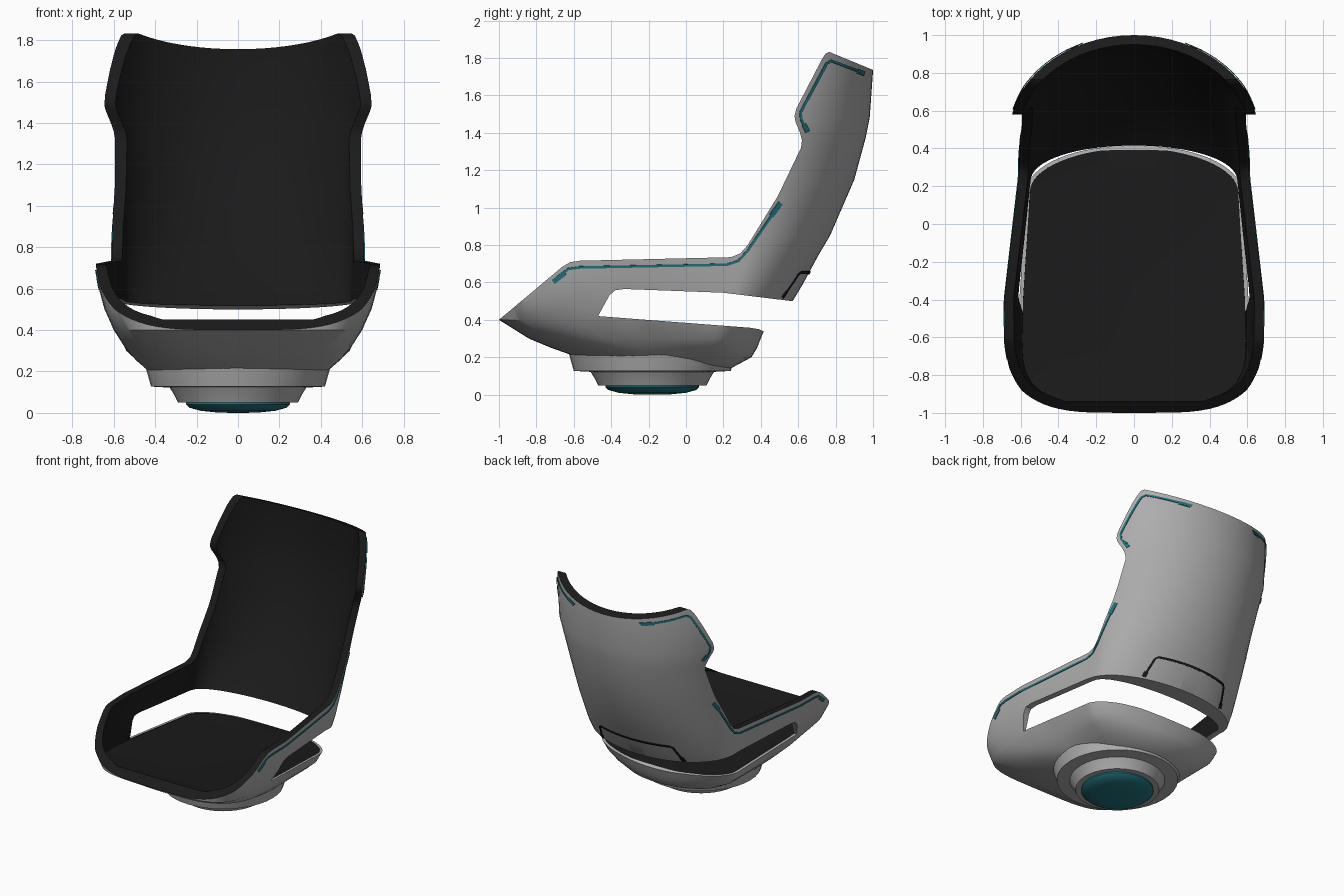
import bpy, bmesh, math
from mathutils import Vector

cube = bpy.data.objects.get("Cube")
if cube:
    bpy.data.objects.remove(cube, do_unlink=True)


def material(name, rgb):
    m = bpy.data.materials.new(name)
    m.use_nodes = True
    m.diffuse_color = (*rgb, 1)
    m.node_tree.nodes["Principled BSDF"].inputs["Base Color"].default_value = (*rgb, 1)
    return m


GRAY, BLACK, TEAL = range(3)
MATS = [material("shell gray", (0.42, 0.42, 0.42)),
        material("padding black", (0.0105, 0.0105, 0.0105)),
        material("accent teal", (0.016, 0.17, 0.205))]


def make(name, bm):
    bmesh.ops.recalc_face_normals(bm, faces=bm.faces)
    me = bpy.data.meshes.new(name)
    bm.to_mesh(me)
    bm.free()
    for m in MATS:
        me.materials.append(m)
    ob = bpy.data.objects.new(name, me)
    bpy.context.collection.objects.link(ob)
    return ob


def activate(ob):
    bpy.ops.object.select_all(action='DESELECT')
    ob.select_set(True)
    bpy.context.view_layer.objects.active = ob


def smooth(ob):
    activate(ob)
    bpy.ops.object.shade_smooth_by_angle(angle=math.radians(35))


# Sections: height, front y, front curve start, back y, front width, rear width, rear arc depth, squareness
ROWS = [(.13, -.30, -.15, .22, .28, .25, .20, 2), (.20, -.58, -.18, .35, .43, .40, .24, 2),
        (.25, -.72, -.25, .38, .488, .485, .245, 2.5),
        (.30, -.84, -.32, .40, .535, .54, .25, 3.1), (.40, -1, -.4, .44, .60, .585, .26, 4.4),
        (.50, -1, -.4, .57, .645, .59, .36, 5), (.60, -1, -.4, .63, .672, .60, .38, 5),
        (.74, -1, -.4, .705, .69, .607, .42, 5), (.85, -1, -.4, .77, .69, .613, .47, 5),
        (1.15, -1, -.4, .90, .68, .63, .55, 5), (1.37, -1, -.4, .96, .68, .652, .55, 5),
        (1.48, -1, -.4, .982, .68, .67, .55, 5), (1.73, -1, -.4, 1, .68, .67, .55, 5),
        (1.9, -1, -.4, 1, .68, .67, .55, 5)]


def row_at(z):
    for lo, hi in zip(ROWS, ROWS[1:]):
        if z <= hi[0]:
            f = (z - lo[0]) / (hi[0] - lo[0])
            return [p + (q - p) * f for p, q in zip(lo, hi)]
    return ROWS[-1]


def section(row, side=0.0, front=0.0, back=0.0, n=16):
    """Closed plan outline, inset per direction: squared front, tapered arms, elliptic back."""
    z, yf, yc, yb, w, a, b, power = row
    half = []
    for i in range(n + 1):
        s = math.pi / 2 * i / n
        half.append(((w - side) * math.sin(s) ** (2 / power),
                     yc - (yc - yf - front) * math.cos(s) ** (2 / power)))
    for i in range(1, 6):
        half.append((w + (a - w) * i / 6 - side, yc + (yb - b - yc) * i / 6))
    for i in range(n + 1):
        s = math.pi / 2 * i / n
        half.append(((a - side) * math.cos(s), yb - b + (b - back) * math.sin(s)))
    half[0], half[-1] = (0, half[0][1]), (0, half[-1][1])
    return [(x, y, z) for x, y in half] + [(-x, y, z) for x, y in half[-2:0:-1]]


def loft(name, loops, mat):
    bm = bmesh.new()
    rings = [[bm.verts.new(p) for p in lp] for lp in loops]
    n = len(rings[0])
    for r, s in zip(rings, rings[1:]):
        for i in range(n):
            bm.faces.new((r[i], r[(i + 1) % n], s[(i + 1) % n], s[i]))
    bm.faces.new(rings[0])
    bm.faces.new(rings[-1])
    for f in bm.faces:
        f.material_index = mat
    return make(name, bm)


# Shell: hull hollowed by the padding surface, then trimmed by a side profile
shell = loft("seat_shell", [section(r) for r in ROWS], GRAY)


def seat_height(y):
    """Seat cushion level, sloping gently down to the rear."""
    return .416 - .0765 * (y + .47)


# Cushion outline hugging the hull at the sloping level, with a shallow dish inside it
rim = []
for i, p in enumerate(section(row_at(.4), .02, .05, .02)):
    x, y, _ = section(row_at(seat_height(p[1])), .018, .05, .018)[i]
    rim.append((x, y, seat_height(y)))
dish = [(x * .8, (y + .3) * .8 - .3) for x, y, _ in rim]
dish = [(x, y, seat_height(y) - .014) for x, y in dish]

# Padding depth: height, then side, front and back thickness (thick lumbar edge)
PADDING = [(.47, .035, .06, .165), (.52, .045, .06, .165), (.60, .05, .05, .125),
           (.74, .05, .05, .09), (.85, .05, .05, .07)]
PADDING += [(r[0], .05, .05, .05) for r in ROWS if r[0] > 1]
inner = [dish, rim] + [section(row_at(z), *depth) for z, *depth in PADDING]
inner[-1] = [(x, y, z + .1) for x, y, z in inner[-1]]
hollow = loft("hollow_cutter", inner, BLACK)

TOP = [(-1.06, .35), (-.66, .685), (-.62, .708), (-.57, .716), (.24, .735), (.29, .755),
       (.33, .80), (.49, 1.06), (.615, 1.32), (.62, 1.36), (.61, 1.40), (.585, 1.46),
       (.58, 1.49), (.59, 1.53), (.725, 1.79), (.745, 1.822), (.765, 1.833), (1.1, 1.695)]
LOW = [(1.1, .435), (.2, .545), (-.33, .565), (-.38, .558), (-.41, .53), (-.47, .42),
       (.34, .358), (.39, .35), (.5, .30), (.5, .1), (-1.06, .1)]
bm = bmesh.new()
outline = TOP + LOW
left, right = ([bm.verts.new((x, y, z)) for y, z in outline] for x in (.9, -.9))
bm.faces.new(left)
bm.faces.new(right)
for i in range(len(outline)):
    j = (i + 1) % len(outline)
    f = bm.faces.new((left[i], left[j], right[j], right[i]))
    f.material_index = BLACK if i < len(TOP) - 1 else GRAY
trim = make("profile_cutter", bm)

for cutter, op in ((hollow, 'DIFFERENCE'), (trim, 'INTERSECT')):
    cutter.hide_render = True
    mod = shell.modifiers.new("cut", 'BOOLEAN')
    mod.operation, mod.object, mod.solver = op, cutter, 'EXACT'
    activate(shell)
    bpy.ops.object.modifier_apply(modifier=mod.name)
    bpy.data.objects.remove(cutter, do_unlink=True)
smooth(shell)


# Surface lookups for inlaid strips
GAP = .004


def on_side(y, z):
    _, yf, yc, yb, w, a, b, power = row_at(z)
    if y < yc:
        return Vector((w * (1 - ((yc - y) / (yc - yf)) ** power) ** (1 / power) + GAP, y, z))
    if y < yb - b:
        return Vector((w + (a - w) * (y - yc) / (yb - b - yc) + GAP, y, z))
    s = min(1, (y - yb + b) / b)
    return Vector((a * math.sqrt(1 - s * s) + GAP, y + GAP * s, z))


def on_back(x, z):
    _, _, _, yb, _, a, b, _ = row_at(z)
    return Vector((x, yb - b + b * math.sqrt(1 - (x / a) ** 2) + GAP, z))


def strip(name, path, width, surface, mat):
    """Thin plate following a 2D path on the shell, mirrored across x."""
    pts = []
    for p, q in zip(path, path[1:]):
        p, q = Vector(p), Vector(q)
        n = max(1, int((q - p).length / .03))
        pts += [p.lerp(q, i / n) for i in range(n)]
    pts.append(Vector(path[-1]))
    bm = bmesh.new()
    pairs = []
    for i, p in enumerate(pts):
        d = (pts[min(i + 1, len(pts) - 1)] - pts[max(i - 1, 0)]).normalized()
        side = Vector((-d.y, d.x)) * width / 2
        pairs.append([bm.verts.new(surface(*(p + side * k))) for k in (-1, 1)])
    for (a, b), (c, d) in zip(pairs, pairs[1:]):
        bm.faces.new((a, b, d, c)).material_index = mat
    ob = make(name, bm)
    thick = ob.modifiers.new("thickness", 'SOLIDIFY')
    thick.thickness, thick.offset = .005, 0
    ob.modifiers.new("mirror", 'MIRROR')


# Teal light lines with wider ends
strip("arm_light", [(-.68, .63), (-.63, .672), (-.57, .68), (.22, .695), (.28, .715),
                    (.33, .77), (.5, 1.02)], .013, on_side, TEAL)
strip("arm_light_front_end", [(-.71, .603), (-.645, .652)], .026, on_side, TEAL)
strip("arm_light_rear_end", [(.455, .955), (.505, 1.025)], .026, on_side, TEAL)
strip("wing_light", [(.635, 1.43), (.615, 1.47), (.612, 1.51), (.75, 1.77), (.775, 1.785),
                     (.94, 1.722)], .013, on_side, TEAL)
strip("wing_light_lower_end", [(.65, 1.405), (.63, 1.445)], .026, on_side, TEAL)
strip("wing_light_upper_end", [(.915, 1.73), (.95, 1.716)], .024, on_side, TEAL)

# Black seam of the lower back panel
strip("back_panel_seam", [(0, .652), (.29, .652), (.31, .64), (.345, .52)], .014, on_back, BLACK)
strip("back_panel_seam_end", [(.337, .55), (.345, .518)], .028, on_back, BLACK)


# Round base under the seat
def lathe(name, profile, mat, n=40):
    loops = [[(r * math.cos(2 * math.pi * i / n), -.18 + r * math.sin(2 * math.pi * i / n), z)
              for i in range(n)] for r, z in profile]
    smooth(loft(name, loops, mat))


lathe("base_rings", [(.45, .235), (.445, .215), (.42, .127), (.33, .122), (.31, .09),
                     (.29, .05), (.2, .05)], GRAY)
lathe("base_light", [(.25, .055), (.25, .04), (.235, .025), (.18, .01), (.1, .002), (.03, 0)], TEAL)
